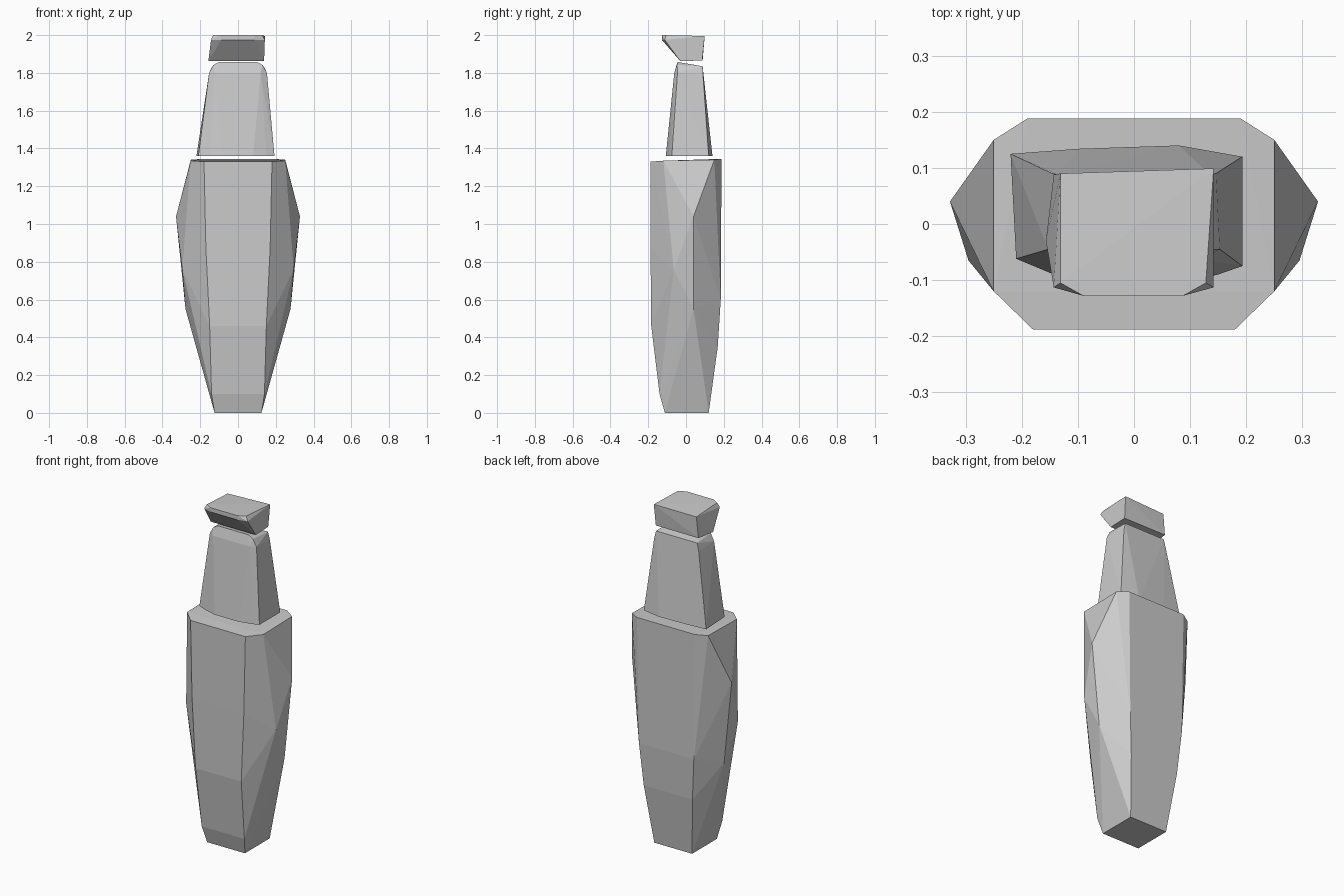
import bpy, bmesh


def hull(name, points):
    """Flat-faced convex block through the given corner points."""
    bm = bmesh.new()
    for p in points:
        bm.verts.new(p)
    res = bmesh.ops.convex_hull(bm, input=bm.verts[:])
    loose = {g for g in res["geom_interior"] + res["geom_unused"]
             if isinstance(g, bmesh.types.BMVert)}
    bmesh.ops.delete(bm, geom=list(loose), context='VERTS')
    bmesh.ops.recalc_face_normals(bm, faces=bm.faces[:])
    mesh = bpy.data.meshes.new(name)
    bm.to_mesh(mesh)
    bm.free()
    obj = bpy.data.objects.new(name, mesh)
    bpy.context.collection.objects.link(obj)
    return obj


def pair(x, y, z):
    """A point and its mirror image across x = 0."""
    return [(x, y, z), (-x, y, z)]


# Lower body: tapering faceted block, widest at z = 1.04
body = []
for p in [
    (0.25, 0.15, 1.34), (0.19, 0.188, 1.345),      # top rim, back
    (0.25, -0.12, 1.335), (0.18, -0.188, 1.33),    # top rim, front
    (0.328, 0.04, 1.04), (0.295, -0.065, 0.76),    # side bulge
    (0.278, 0.04, 0.55),
    (0.17, -0.188, 0.87), (0.15, -0.184, 0.46),    # front edge
    (0.18, 0.184, 0.60), (0.16, 0.168, 0.35),      # back edge
    (0.14, -0.14, 0.10),                           # lower chamfer
    (0.124, -0.112, 0.0), (0.124, 0.12, 0.0),      # foot
]:
    body += pair(*p)
hull("lower_body", body)

# Upper body: narrower tapered block with rounded shoulders
upper = [
    (-0.22, 0.125, 1.36), (-0.1, 0.134, 1.36), (0.08, 0.14, 1.36),
    (0.193, 0.12, 1.36), (0.193, -0.075, 1.36), (0.15, -0.09, 1.36),
    (0.08, -0.107, 1.36), (-0.08, -0.107, 1.36),
    (-0.15, -0.087, 1.36), (-0.21, -0.062, 1.36),
]
for p in [
    (0.153, -0.045, 1.80), (0.13, -0.047, 1.842), (0.10, -0.045, 1.858),
    (0.12, -0.062, 1.80), (0.135, 0.088, 1.835), (0.146, 0.09, 1.79),
]:
    upper += pair(*p)
hull("upper_body", upper)

# Cap: wedge overhanging at the front
hull("cap", [
    (-0.131, 0.09, 1.99), (0.142, 0.099, 1.995),
    (0.128, -0.105, 2.0), (0.087, -0.128, 2.0),
    (-0.09, -0.128, 2.0), (-0.131, -0.105, 2.0),
    (0.085, -0.128, 1.975), (-0.088, -0.128, 1.975),
    (-0.143, -0.113, 1.975), (0.142, -0.113, 1.975),
    (-0.157, -0.03, 1.862), (0.138, -0.03, 1.862),
    (-0.143, 0.088, 1.866), (0.138, 0.086, 1.866),
])
